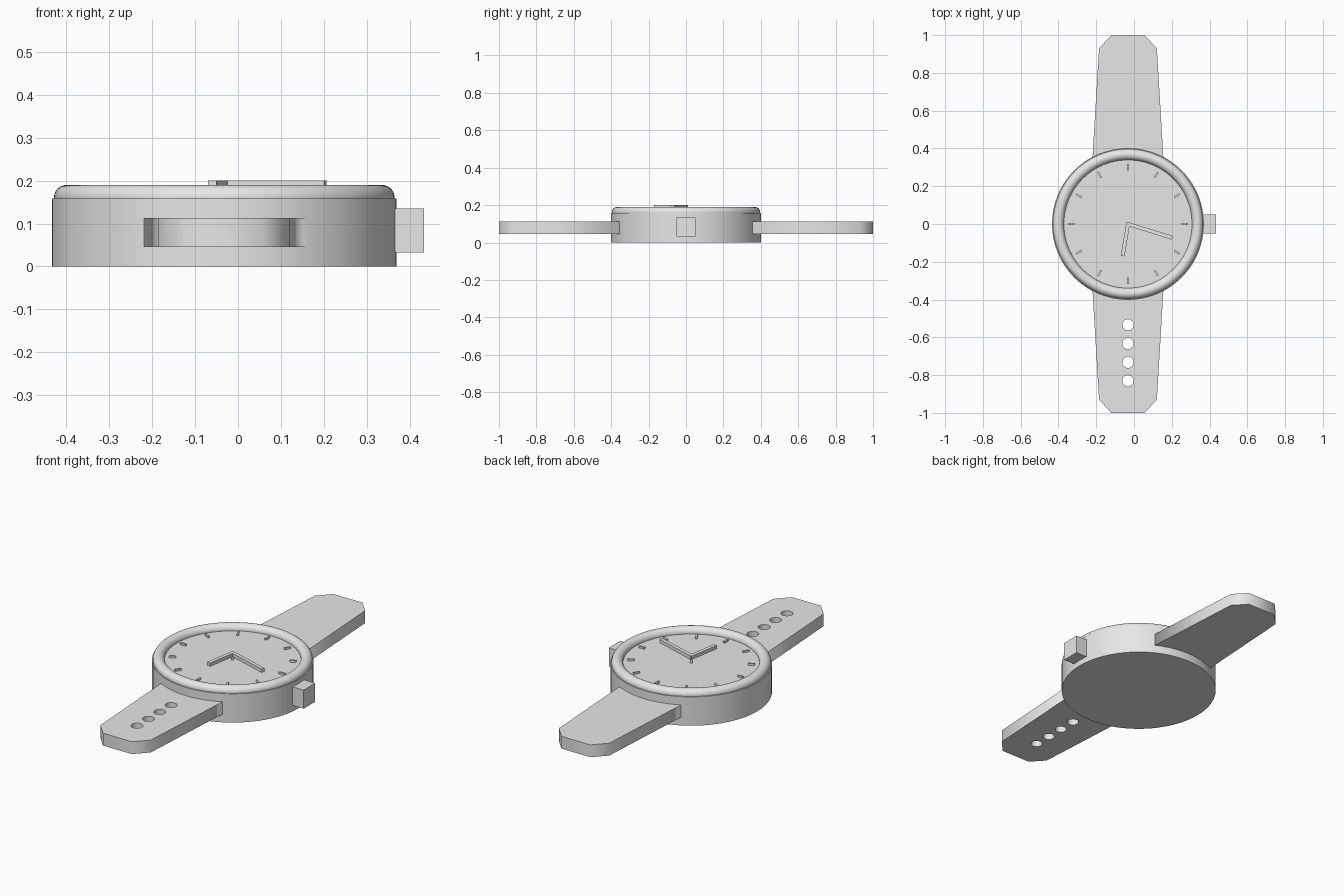
import bpy
import math
from mathutils import Matrix, Vector

if "Cube" in bpy.data.objects:
    bpy.data.objects.remove(bpy.data.objects["Cube"])

CX = -0.032          # centre of the case in x
CASE_R, CASE_H = 0.402, 0.158

grey = bpy.data.materials.new("plain grey")
grey.diffuse_color = (0.8, 0.8, 0.8, 1)
grey.use_nodes = True
grey.node_tree.nodes["Principled BSDF"].inputs["Base Color"].default_value = grey.diffuse_color


def finish(name, smooth=False):
    ob = bpy.context.object
    ob.name = name
    ob.data.materials.clear()
    ob.data.materials.append(grey)
    if smooth:
        bpy.ops.object.shade_smooth_by_angle(angle=math.radians(35))
    return ob


def box(name, lo, hi, turn=0.0, pivot=(CX, 0, 0)):
    """Box between two corners, turned about a vertical axis through pivot."""
    bpy.ops.mesh.primitive_cube_add(size=1)
    ob = finish(name)
    lo, hi = Vector(lo), Vector(hi)
    size = hi - lo
    ob.data.transform(Matrix.Translation(pivot)
                      @ Matrix.Rotation(turn, 4, 'Z')
                      @ Matrix.Translation((lo + hi) / 2)
                      @ Matrix.Diagonal((*size, 1)))
    return ob


def strap(name, side, holes=()):
    """Tapered strap with clipped corners; round holes are cut by inner outlines."""
    half = [(0.19, 0.31), (0.153, 0.93), (0.088, 1.0)]
    outline = [(x, y * side) for x, y in half]
    outline += [(-x, y * side) for x, y in reversed(half)]
    loops = [outline]
    for y in holes:
        ring = [i * math.tau / 24 for i in range(24)]
        loops.append([(0.03 * math.cos(a), y + 0.03 * math.sin(a)) for a in ring])
    curve = bpy.data.curves.new(name, 'CURVE')
    curve.dimensions = '2D'
    curve.fill_mode = 'BOTH'
    curve.extrude = 0.034
    for loop in loops:
        spline = curve.splines.new('POLY')
        spline.points.add(len(loop) - 1)
        for point, (x, y) in zip(spline.points, loop):
            point.co = (x, y, 0, 1)
        spline.use_cyclic_u = True
    ob = bpy.data.objects.new(name, curve)
    ob.location = (CX, 0, 0.079)
    bpy.context.collection.objects.link(ob)
    bpy.ops.object.select_all(action='DESELECT')
    bpy.context.view_layer.objects.active = ob
    ob.select_set(True)
    bpy.ops.object.convert(target='MESH')
    finish(name)


# Case, whose top face is the dial
bpy.ops.mesh.primitive_cylinder_add(vertices=64, radius=CASE_R, depth=CASE_H,
                                    location=(CX, 0, CASE_H / 2))
finish("case", smooth=True)

# Rounded rim around the dial
bpy.ops.mesh.primitive_torus_add(major_radius=0.368, minor_radius=0.029,
                                 major_segments=96, minor_segments=24,
                                 location=(CX, 0, 0.161))
finish("rim", smooth=True)

# Straps
strap("back_strap", 1)
strap("front_strap", -1, holes=(-0.534, -0.633, -0.732, -0.83))

# Winding crown
box("crown", (0.36, -0.05, 0.033), (0.434, 0.05, 0.135), pivot=(0, 0, 0))

# Hour marks
for i in range(12):
    box(f"hour_mark_{i + 1}", (0.283, -0.005, CASE_H - 0.01),
        (0.317, 0.005, CASE_H + 0.01), turn=i * math.tau / 12)

# Hands
for name, tip in (("minute_hand", (0.235, -0.073)), ("hour_hand", (-0.028, -0.17))):
    length = math.hypot(*tip)
    box(name, (-0.008, -0.01, 0.18), (length, 0.01, 0.2),
        turn=math.atan2(tip[1], tip[0]))

# Centre pin holding the hands
bpy.ops.mesh.primitive_cylinder_add(vertices=16, radius=0.007, depth=0.04,
                                    location=(CX, 0, 0.17))
finish("centre_pin", smooth=True)
